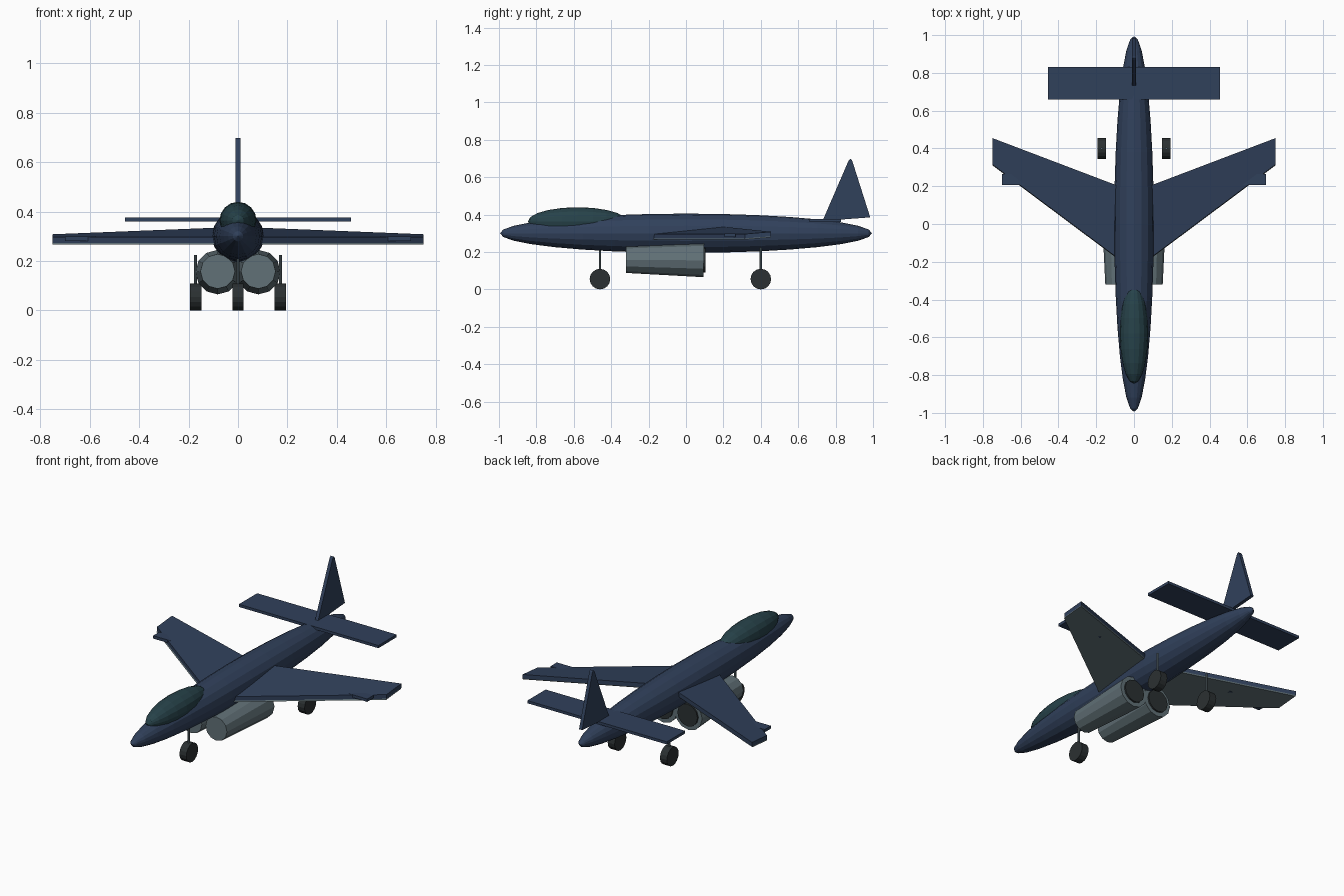
import bpy, bmesh, math
from mathutils import Matrix, Vector

if "Cube" in bpy.data.objects:
    bpy.data.objects.remove(bpy.data.objects["Cube"])


def mat(name, rgb):
    m = bpy.data.materials.new(name)
    m.diffuse_color = (*rgb, 1)
    m.use_nodes = True
    m.node_tree.nodes["Principled BSDF"].inputs["Base Color"].default_value = m.diffuse_color
    return m


BLUE = mat("navy", (0.03, 0.052, 0.105))
GLASS = mat("canopy_glass", (0.02, 0.055, 0.068))
METAL = mat("metal", (0.12, 0.165, 0.185))
DARK = mat("dark_rubber", (0.024, 0.03, 0.032))


def finish(name, bm, m):
    bmesh.ops.recalc_face_normals(bm, faces=bm.faces)
    me = bpy.data.meshes.new(name)
    bm.to_mesh(me)
    bm.free()
    me.materials.append(m)
    ob = bpy.data.objects.new(name, me)
    bpy.context.collection.objects.link(ob)
    return ob


def ellipsoid(name, center, radii, m, seg, rings):
    # poles point along y
    bm = bmesh.new()
    bmesh.ops.create_uvsphere(bm, u_segments=seg, v_segments=rings, radius=1)
    bmesh.ops.rotate(bm, verts=bm.verts, matrix=Matrix.Rotation(math.pi / 2, 3, 'X'))
    bmesh.ops.scale(bm, verts=bm.verts, vec=radii)
    bmesh.ops.translate(bm, verts=bm.verts, vec=center)
    return finish(name, bm, m)


def cone(name, a, b, ra, rb, m, seg):
    # cylinder or cone from point a to point b
    a, b = Vector(a), Vector(b)
    d = b - a
    bm = bmesh.new()
    rot = d.to_track_quat('Z', 'Y').to_matrix().to_4x4()
    bmesh.ops.create_cone(bm, cap_ends=True, segments=seg, radius1=ra, radius2=rb,
                          depth=d.length, matrix=Matrix.Translation((a + b) / 2) @ rot)
    return finish(name, bm, m)


def slab(name, outline, offset, m):
    # outline polygon thickened by an offset vector
    bm = bmesh.new()
    lo = [bm.verts.new(p) for p in outline]
    hi = [bm.verts.new(Vector(p) + Vector(offset)) for p in outline]
    bm.faces.new(lo)
    bm.faces.new(hi)
    for i in range(len(lo)):
        j = (i + 1) % len(lo)
        bm.faces.new((lo[i], lo[j], hi[j], hi[i]))
    return finish(name, bm, m)


# fuselage and canopy
ellipsoid("fuselage", (0, 0, 0.3), (0.105, 0.995, 0.105), BLUE, 16, 16)
ellipsoid("canopy", (0, -0.58, 0.363), (0.075, 0.265, 0.076), GLASS, 16, 10)

for s, side in ((-1, "left"), (1, "right")):
    # swept wing with a grey lower skin
    wing = [(0.0, -0.245, 0.272), (0.75, 0.315, 0.272), (0.75, 0.455, 0.284), (0.0, 0.17, 0.314)]
    pts = [(s * x, y, z) for x, y, z in wing]
    slab(side + "_wing", pts, (0, 0, 0.024), BLUE)
    slab(side + "_wing_lower_skin", pts, (0, -0.004, -0.006), METAL)

    # control surface at the leading edge
    flap = [(0.45, 0.207, 0.281), (0.70, 0.207, 0.281), (0.70, 0.265, 0.281), (0.45, 0.265, 0.281)]
    slab(side + "_flap", [(s * x, y, z) for x, y, z in flap], (0, 0, 0.017), BLUE)

    # tailplane
    tail = [(0, 0.66, 0.36), (0.456, 0.66, 0.36), (0.456, 0.83, 0.36), (0, 0.83, 0.36)]
    slab(side + "_tailplane", [(s * x, y, z) for x, y, z in tail], (0, 0, 0.016), BLUE)

    # engine and its dark exhaust
    ex = s * 0.082
    cone(side + "_engine", (ex, -0.32, 0.158), (ex, 0.095, 0.155), 0.07, 0.09, METAL, 12)
    cone(side + "_exhaust", (ex, 0.05, 0.156), (ex, 0.104, 0.156), 0.066, 0.066, DARK, 12)

# tail fin
fin = [(-0.01, 0.73, 0.366), (-0.01, 0.985, 0.385), (-0.01, 0.888, 0.69), (-0.01, 0.88, 0.698), (-0.01, 0.87, 0.69)]
slab("tail_fin", fin, (0.02, 0, 0), BLUE)

# landing gear
for name, x, y in (("nose", 0, -0.46), ("left_main", -0.171, 0.4), ("right_main", 0.171, 0.4)):
    cone(name + "_strut", (x, y, 0.055), (x, y, 0.225), 0.006, 0.006, METAL, 8)
    cone(name + "_wheel", (x - 0.0225, y, 0.055), (x + 0.0225, y, 0.055), 0.055, 0.055, DARK, 16)
